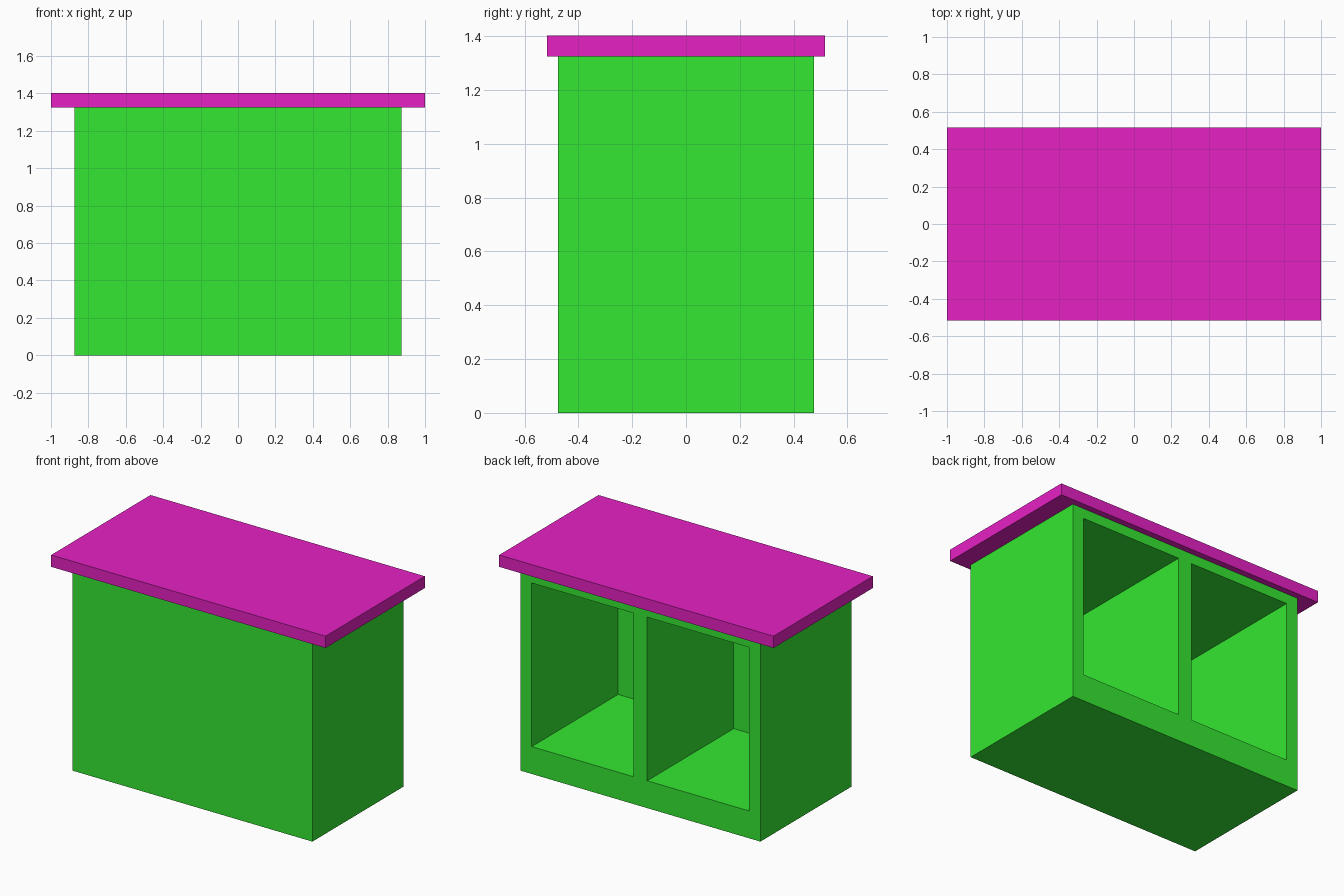
import bpy

if "Cube" in bpy.data.objects:
    bpy.data.objects.remove(bpy.data.objects["Cube"])


def box(name, lo, hi, color=None):
    """Axis-aligned box from its lower and upper corners."""
    bpy.ops.mesh.primitive_cube_add(size=1)
    ob = bpy.context.object
    ob.name = name
    for v in ob.data.vertices:
        v.co = [a + (c + 0.5) * (b - a) for c, a, b in zip(v.co, lo, hi)]
    if color:
        mat = bpy.data.materials.new(name + "_color")
        mat.diffuse_color = (*color, 1)
        mat.use_nodes = True
        mat.node_tree.nodes["Principled BSDF"].inputs["Base Color"].default_value = mat.diffuse_color
        ob.data.materials.append(mat)
    return ob


# Cabinet body and overhanging counter slab
body = box("cabinet_body", (-0.875, -0.475, 0), (0.875, 0.475, 1.325), (0.035, 0.8, 0.032))
box("counter_top", (-1, -0.517, 1.325), (1, 0.517, 1.403), (0.79, 0.015, 0.55))

# Two open compartments in the back, either side of the divider
for side, x0, x1 in (("left", -0.792, -0.05), ("right", 0.05, 0.792)):
    cutter = box(side + "_compartment_cutter", (x0, -0.425, 0.18), (x1, 0.6, 1.258))
    cutter.hide_render = True
    cutter.display_type = 'WIRE'
    cut = body.modifiers.new(side + "_compartment", 'BOOLEAN')
    cut.operation = 'DIFFERENCE'
    cut.solver = 'EXACT'
    cut.object = cutter
